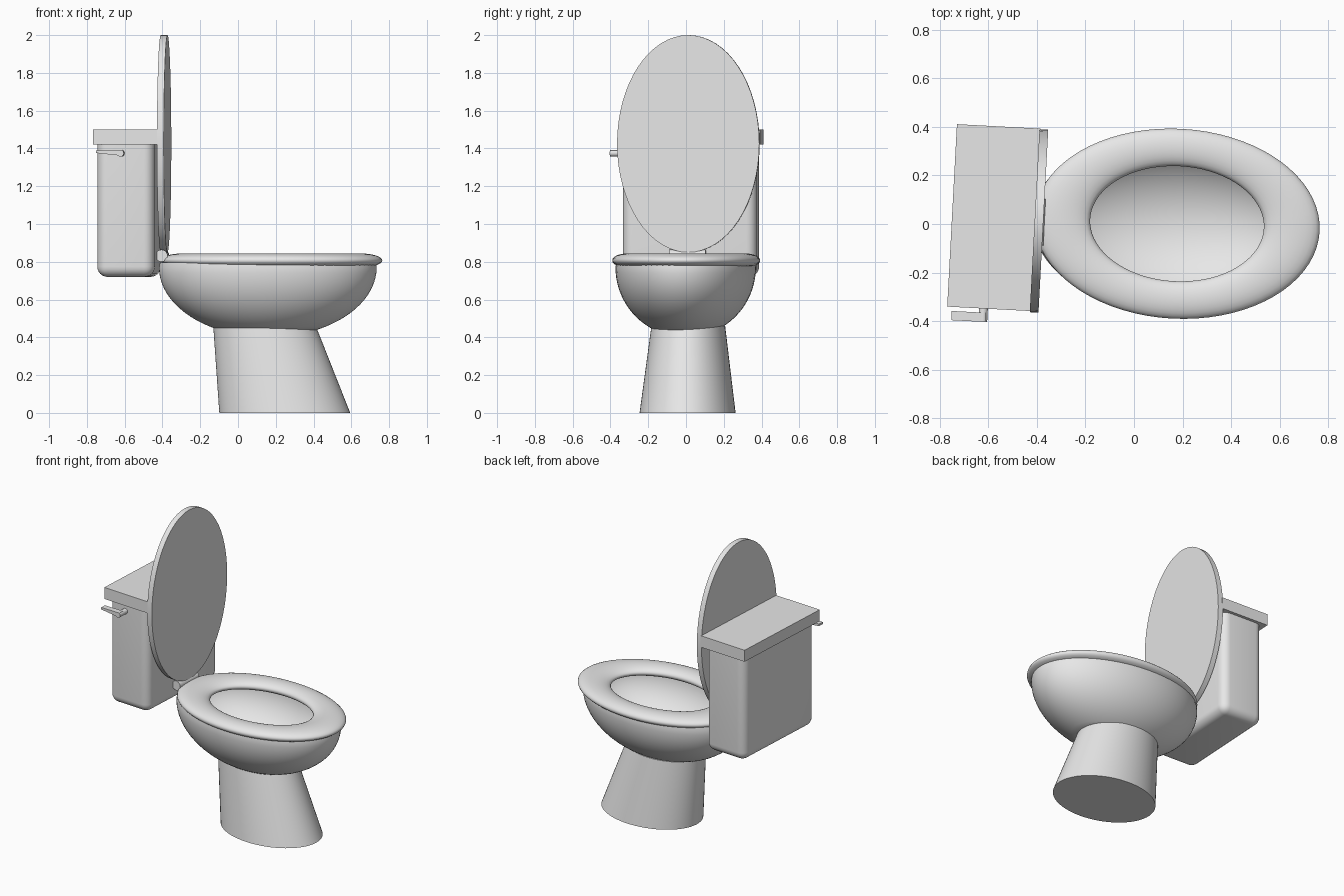
import bpy, bmesh, math
from mathutils import Matrix, Vector

if "Cube" in bpy.data.objects:
    bpy.data.objects.remove(bpy.data.objects["Cube"])

# The whole model is turned slightly about the bowl centre
PIVOT = Vector((0.18, 0, 0))
TURN = Matrix.Translation(PIVOT) @ Matrix.Rotation(math.radians(-3.05), 4, 'Z') @ Matrix.Translation(-PIVOT)

ceramic = bpy.data.materials.new("light_grey_ceramic")
ceramic.diffuse_color = (0.8, 0.8, 0.8, 1)
ceramic.use_nodes = True
ceramic.node_tree.nodes["Principled BSDF"].inputs["Base Color"].default_value = ceramic.diffuse_color


def finish(name, bm, smooth_angle=35):
    bmesh.ops.recalc_face_normals(bm, faces=bm.faces)
    bmesh.ops.transform(bm, matrix=TURN, verts=bm.verts)
    mesh = bpy.data.meshes.new(name)
    bm.to_mesh(mesh)
    bm.free()
    mesh.materials.append(ceramic)
    ob = bpy.data.objects.new(name, mesh)
    bpy.context.collection.objects.link(ob)
    bpy.ops.object.select_all(action='DESELECT')
    ob.select_set(True)
    bpy.context.view_layer.objects.active = ob
    bpy.ops.object.shade_smooth_by_angle(angle=math.radians(smooth_angle))
    return ob


def loft(bm, rings, closed=False, caps=True):
    """Bridge a list of point rings with quads."""
    loops = [[bm.verts.new(p) for p in ring] for ring in rings]
    pairs = list(zip(loops, loops[1:]))
    if closed:
        pairs.append((loops[-1], loops[0]))
    for a, b in pairs:
        n = len(a)
        for i in range(n):
            bm.faces.new((a[i], a[(i + 1) % n], b[(i + 1) % n], b[i]))
    if caps and not closed:
        bm.faces.new(loops[0])
        bm.faces.new(loops[-1])


def oval(cx, cy, z, rx, ry, n=64):
    return [(cx + rx * math.cos(2 * math.pi * i / n),
             cy + ry * math.sin(2 * math.pi * i / n), z) for i in range(n)]


def box(bm, centre, size):
    m = Matrix.Translation(centre) @ Matrix.Diagonal((*size, 1))
    return bmesh.ops.create_cube(bm, size=1, matrix=m)["verts"]


def rod(bm, centre, radius, length, n=24):
    m = Matrix.Translation(centre) @ Matrix.Rotation(math.pi / 2, 4, 'X')
    bmesh.ops.create_cone(bm, cap_ends=True, segments=n, radius1=radius,
                          radius2=radius, depth=length, matrix=m)


# Pedestal: oval column leaning forward
bm = bmesh.new()
loft(bm, [oval(0.247, 0.012, 0, 0.347, 0.254), oval(0.14, 0.01, 0.46, 0.272, 0.195)])
finish("pedestal", bm)

# Bowl: hollow half ellipsoid with a flat underside
bm = bmesh.new()
rings = []
cx, cy, rim = 0.158, -0.003, 0.77
cut = math.asin(0.33 / 0.37)
for i in range(15):
    a = cut * (1 - i / 14)
    rings.append(oval(cx, cy, rim - 0.37 * math.sin(a), 0.577 * math.cos(a), 0.371 * math.cos(a)))
rings.append(oval(cx, cy, 0.795, 0.572, 0.367))
rings.append(oval(cx, cy, 0.795, 0.53, 0.33))
for i in range(18):
    a = math.radians(88) * i / 17
    rings.append(oval(cx, cy, rim - 0.295 * math.sin(a), 0.53 * math.cos(a), 0.33 * math.cos(a)))
loft(bm, rings)
finish("bowl", bm)

# Seat: flattened oval ring
bm = bmesh.new()
rings = []
for i in range(24):
    a = 2 * math.pi * i / 24
    c = math.cos(a)
    rings.append(oval(0.177, 0.001, 0.807 + 0.037 * math.sin(a),
                      0.473 + 0.115 * c, 0.314 + 0.077 * c, 72))
loft(bm, rings, closed=True)
finish("seat", bm, 60)

# Raised seat lid: upright oval plate
bm = bmesh.new()
outline = oval(-0.018, 1.425, 0, 0.377, 0.575)
loft(bm, [[(x, y, z) for y, z, _ in outline] for x in (-0.409, -0.373)])
finish("seat_lid", bm)

# Hinge between lid and seat
bm = bmesh.new()
rod(bm, (-0.40, -0.022, 0.832), 0.032, 0.19)
finish("hinge", bm)

# Tank: box with rounded sides and bottom
bm = bmesh.new()
box(bm, (-0.577, -0.014, 1.075), (0.305, 0.712, 0.71))
edges = [e for e in bm.edges if min(v.co.z for v in e.verts) < 1.4]
bmesh.ops.bevel(bm, geom=edges, offset=0.055, segments=6, profile=0.5, affect='EDGES')
finish("tank", bm)

# Tank cover
bm = bmesh.new()
box(bm, (-0.577, -0.014, 1.461), (0.345, 0.752, 0.078))
finish("tank_cover", bm)

# Flush handle: stem and tapered lever
bm = bmesh.new()
rod(bm, (-0.60, -0.40, 1.375), 0.018, 0.09)
for v in box(bm, (-0.66, -0.426, 1.376), (0.14, 0.038, 0.03)):
    if v.co.x < -0.66:
        v.co.z = 1.383 + (0.007 if v.co.z > 1.376 else -0.007)
finish("flush_handle", bm)
